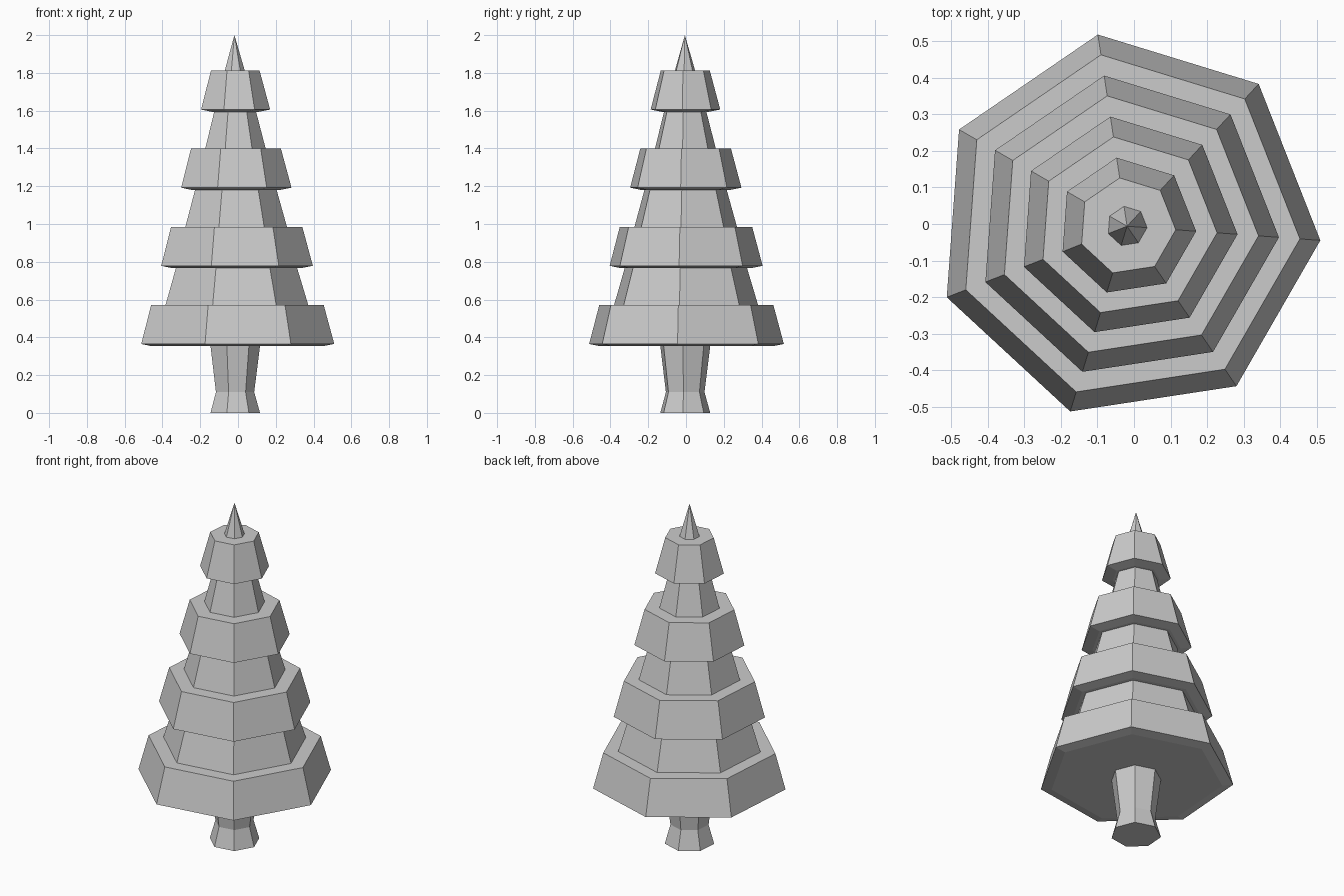
import bpy, bmesh, math

if "Cube" in bpy.data.objects:
    bpy.data.objects.remove(bpy.data.objects["Cube"])

SIDES = 7
TURN = math.radians(-4.2)
CX, CY = -0.019, -0.006


def lathe(name, profile, cap_bottom=False):
    """Seven-sided flat-shaded solid from (radius, z) points; radius 0 is an apex."""
    bm = bmesh.new()
    rings = []
    for r, z in profile:
        if r == 0:
            rings.append([bm.verts.new((CX, CY, z))] * SIDES)
        else:
            angles = [TURN + 2 * math.pi * k / SIDES for k in range(SIDES)]
            rings.append([bm.verts.new((CX + r * math.cos(a), CY + r * math.sin(a), z))
                          for a in angles])
    for low, high in zip(rings, rings[1:]):
        for k in range(SIDES):
            n = (k + 1) % SIDES
            corners = dict.fromkeys((low[k], low[n], high[n], high[k]))
            bm.faces.new(list(corners))
    if cap_bottom:
        bm.faces.new(rings[0][::-1])
    mesh = bpy.data.meshes.new(name)
    bm.to_mesh(mesh)
    bm.free()
    obj = bpy.data.objects.new(name, mesh)
    bpy.context.collection.objects.link(obj)
    return obj


# Trunk, pinched just above its foot
lathe("trunk", [(0.136, 0), (0.105, 0.11), (0.136, 0.355)], cap_bottom=True)

# Foliage: four flared tiers joined by tapered necks, then the pointed tip
TIERS = 4
foliage = [(0.136, 0.355)]
for i in range(TIERS):
    r, z = 0.53 - 0.1135 * i, 0.365 + 0.4137 * i
    foliage += [(r - 0.06, z - 0.012), (r, z), (r - 0.056, z + 0.206)]
    if i < TIERS - 1:
        foliage += [(0.392 - 0.113 * i, z + 0.206), (0.333 - 0.109 * i, z + 0.4017)]
foliage += [(0.055, 1.812), (0, 2.0)]
lathe("foliage", foliage)
